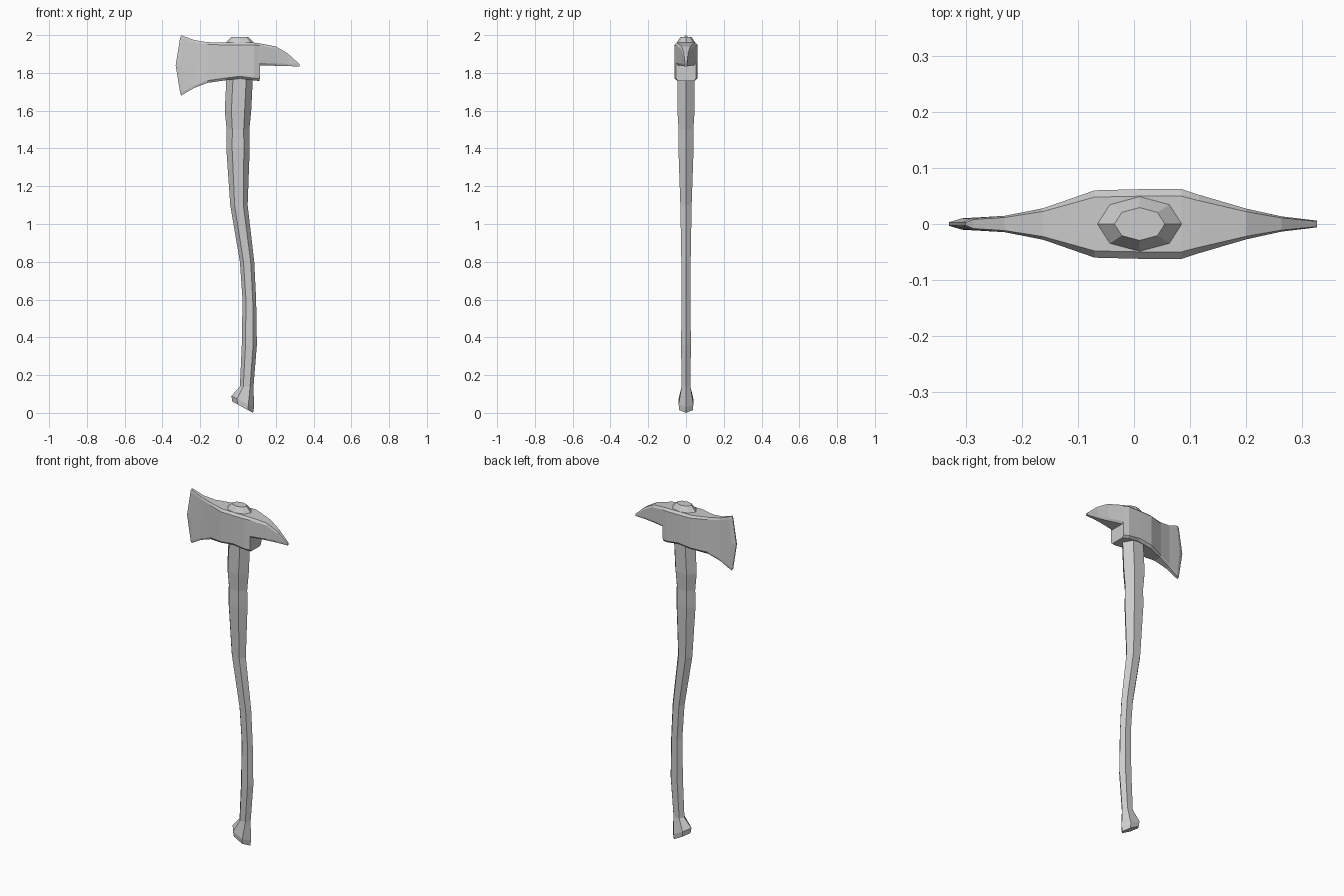
import bpy
import bmesh
from math import cos, sin, tau

default_cube = bpy.data.objects.get("Cube")
if default_cube:
    bpy.data.objects.remove(default_cube, do_unlink=True)

grey = bpy.data.materials.new("plain grey")
grey.use_nodes = True
grey.diffuse_color = (0.6, 0.6, 0.6, 1)
shader = next(node for node in grey.node_tree.nodes if node.type == 'BSDF_PRINCIPLED')
shader.inputs["Base Color"].default_value = grey.diffuse_color


def loft(name, rings):
    """Skin a list of equal-length point rings and cap both ends."""
    bm = bmesh.new()
    loops = [[bm.verts.new(point) for point in ring] for ring in rings]
    for lower, upper in zip(loops, loops[1:]):
        for i in range(len(lower)):
            bm.faces.new((lower[i - 1], lower[i], upper[i], upper[i - 1]))
    bm.faces.new(loops[0])
    bm.faces.new(loops[-1])
    bmesh.ops.recalc_face_normals(bm, faces=bm.faces[:])
    mesh = bpy.data.meshes.new(name)
    bm.to_mesh(mesh)
    bm.free()
    mesh.materials.append(grey)
    bpy.context.collection.objects.link(bpy.data.objects.new(name, mesh))


def oval_ring(sides, height, center, half_width, flatness, tilt=0):
    """Faceted oval with ridges facing +x and -x, optionally tilted along x."""
    angles = [tau * i / sides for i in range(sides)]
    return [(center + half_width * cos(angle),
             half_width * flatness * sin(angle),
             height - tilt * cos(angle)) for angle in angles]


# Handle: six-sided curved shaft (height, centre x, half width)
shaft = [
    (1.8, 0.01, 0.07),
    (1.6, 0, 0.07),
    (1.5, 0, 0.06),
    (1.4, 0, 0.062),
    (1.1, 0.005, 0.046),
    (0.8, 0.048, 0.038),
    (0.6, 0.06, 0.036),
    (0.36, 0.06, 0.04),
    (0.14, 0.046, 0.036),
]
knob = [(0.06, 0.025, 0.06), (0.03, 0.025, 0.055)]
loft("handle",
     [oval_ring(6, *station, flatness=0.75) for station in shaft]
     + [oval_ring(6, *station, flatness=0.75, tilt=0.03) for station in knob])

# Handle end showing above the head: eight-sided stepped cap
cap = [(1.94, 0.07), (1.96, 0.075), (1.975, 0.06), (1.99, 0.045)]
loft("handle_cap",
     [oval_ring(8, height, 0.01, width, flatness=0.65) for height, width in cap])


def head_ring(x, top, bottom, thickness, bow=0):
    """Chamfered upright section whose middle can bow out towards -x."""
    chamfer = 0.012
    flat = thickness * 0.8
    side = [
        (x, flat, top),
        (x - bow / 5, thickness, top - chamfer),
        (x - bow, thickness, (top + bottom) / 2),
        (x - bow / 5, thickness, bottom + chamfer),
        (x, flat, bottom),
    ]
    return side + [(px, -py, pz) for px, py, pz in reversed(side)]


def blade_ring(t, thickness=None, bow=0):
    """Blade flares upward and downward as it thins towards the edge."""
    if thickness is None:
        thickness = 0.01 + 0.05 * (1 - t) ** 2
    return head_ring(-0.07 - 0.23 * t, 1.96 + 0.04 * t ** 3,
                     1.76 - 0.08 * t ** 2, thickness, bow)


def pick_ring(t, tip_height=0.006):
    """Pick curves down from the head to a thin point."""
    top = 1.956 - (1.956 - 1.84) * t ** 2
    return head_ring(0.116 + 0.21 * t, top + tip_height * t, 1.84 - tip_height * t,
                     0.006 + 0.046 * (1 - t) ** 1.5)


# Axe head: cutting edge, blade, eye block, then a step up to the pick
edge = [blade_ring(1, thickness=0.003, bow=0.03), blade_ring(0.94, bow=0.02)]
blade = [blade_ring(t) for t in (0.7, 0.4, 0)]
eye_block = [
    head_ring(0.01, 1.96, 1.77, 0.062),
    head_ring(0.085, 1.96, 1.76, 0.062),
    head_ring(0.115, 1.956, 1.757, 0.052),
]
pick = [pick_ring(t) for t in (0, 0.4, 0.7, 1)]
loft("axe_head", edge + blade + eye_block + pick)
